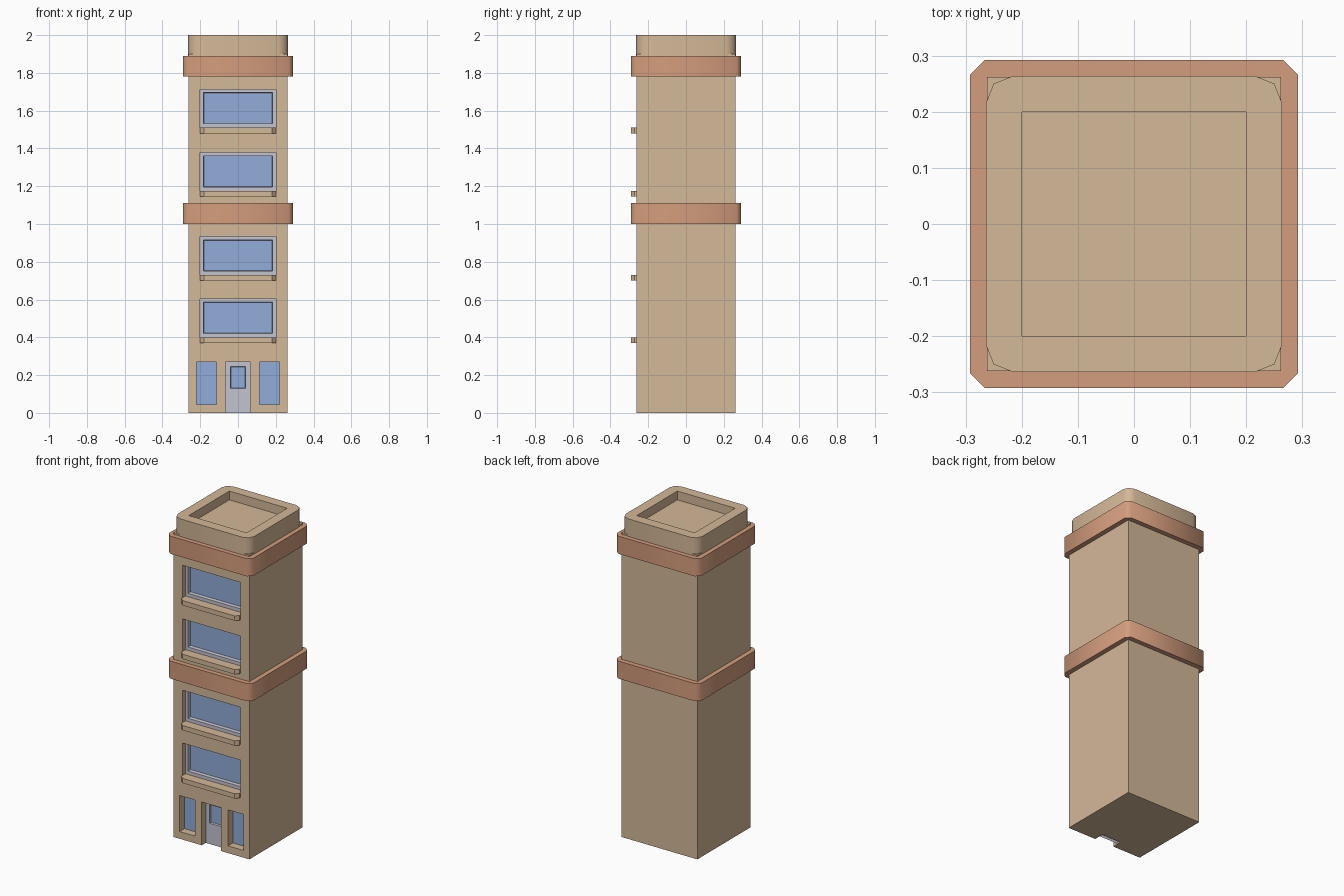
import bpy, bmesh, math

if "Cube" in bpy.data.objects:
    bpy.data.objects.remove(bpy.data.objects["Cube"])


def material(name, rgb):
    m = bpy.data.materials.new(name)
    lin = [((c / 255 + 0.055) / 1.055) ** 2.4 for c in rgb]
    m.diffuse_color = (*lin, 1)
    m.use_nodes = True
    m.node_tree.nodes["Principled BSDF"].inputs["Base Color"].default_value = m.diffuse_color
    return m


WALL = material("sandstone", (212, 184, 152))
BAND = material("terracotta", (212, 157, 125))
FRAME = material("pale_grey", (196, 196, 208))
GLASS = material("blue_glass", (145, 172, 216))
HALF = 0.262


def finish(name, bm, *mats):
    me = bpy.data.meshes.new(name)
    bm.to_mesh(me)
    bm.free()
    for m in mats:
        me.materials.append(m)
    ob = bpy.data.objects.new(name, me)
    bpy.context.collection.objects.link(ob)
    return ob


def select(ob):
    bpy.ops.object.select_all(action='DESELECT')
    ob.select_set(True)
    bpy.context.view_layer.objects.active = ob


def prism(name, outline, z0, z1, mat, smooth=False):
    """Extrude a plan outline from z0 to z1."""
    bm = bmesh.new()
    base = bm.faces.new([bm.verts.new((x, y, z0)) for x, y in outline])
    r = bmesh.ops.extrude_face_region(bm, geom=[base])
    for v in r["geom"]:
        if isinstance(v, bmesh.types.BMVert):
            v.co.z = z1
    bmesh.ops.recalc_face_normals(bm, faces=bm.faces)
    ob = finish(name, bm, mat)
    if smooth:
        select(ob)
        bpy.ops.object.shade_smooth_by_angle(angle=math.radians(50))
    return ob


def rect(x0, x1, y0, y1):
    return [(x0, y0), (x1, y0), (x1, y1), (x0, y1)]


def ring(corner):
    """Repeat the points of one plan corner around four sides."""
    pts = []
    for k in range(4):
        c, s = round(math.cos(k * math.pi / 2)), round(math.sin(k * math.pi / 2))
        pts += [(x * c - y * s, x * s + y * c) for x, y in corner]
    return pts


def cut(ob, boxes):
    """Cut boxes (x0, x1, y0, y1, z0, z1) out of an object."""
    for b in boxes:
        cutter = prism("cutter", rect(*b[:4]), b[4], b[5], WALL)
        cutter.hide_render = True
        mod = ob.modifiers.new("opening", 'BOOLEAN')
        mod.operation, mod.solver, mod.object = 'DIFFERENCE', 'EXACT', cutter
        select(ob)
        bpy.ops.object.modifier_apply(modifier=mod.name)
        bpy.data.objects.remove(cutter)


def panel(name, outer, inner, y, depth):
    """Front-facing frame with a sunk pane; rectangles are x0, x1, z0, z1."""
    bm = bmesh.new()
    f = bm.faces.new([bm.verts.new((x, y, z)) for x, z in rect(*outer)])
    f.normal_update()
    bmesh.ops.inset_individual(bm, faces=[f], thickness=0.01)
    cx, cz = (outer[0] + outer[1]) / 2, (outer[2] + outer[3]) / 2
    for v in f.verts:
        v.co.x = inner[0] if v.co.x < cx else inner[1]
        v.co.z = inner[2] if v.co.z < cz else inner[3]
    f.normal_update()
    bmesh.ops.inset_individual(bm, faces=[f], thickness=0.003, depth=-depth)
    f.material_index = 1
    return finish(name, bm, FRAME, GLASS)


# Tower body with recessed openings in the front
floors = [0.40, 0.73, 1.175, 1.51]
body = prism("tower_body", rect(-HALF, HALF, -HALF, HALF), 0, 1.9, WALL)
openings = [(-0.2, 0.2, -0.4, -0.2, z, z + 0.203) for z in floors]
openings += [(-0.22, -0.115, -0.4, -0.21, 0.045, 0.27),
             (0.115, 0.22, -0.4, -0.21, 0.045, 0.27),
             (-0.067, 0.067, -0.4, -0.2, -0.1, 0.27)]
cut(body, openings)

# Upper floor windows and sills
for i, z in enumerate(floors, 1):
    panel(f"window_{i}", (-0.2, 0.2, z, z + 0.203),
          (-0.183, 0.183, z + 0.021, z + 0.186), -0.232, 0.022)
    prism(f"window_sill_{i}", [(-0.2, -0.25), (-0.2, -0.272), (-0.18, -0.292),
                               (0.18, -0.292), (0.2, -0.272), (0.2, -0.25)],
          z - 0.03, z, WALL)

# Ground floor windows
for side, x in (("left", -0.22), ("right", 0.115)):
    prism(f"ground_window_{side}", rect(x, x + 0.105, -0.214, -0.208),
          0.045, 0.27, GLASS)

# Door with a small pane
panel("door", (-0.067, 0.067, 0, 0.27), (-0.04, 0.04, 0.13, 0.245), -0.222, 0.012)

# Projecting bands with clipped corners
for name, z in (("middle_band", 1.0), ("top_band", 1.78)):
    prism(name, ring([(0.292, 0.266), (0.266, 0.292)]), z, z + 0.11, BAND, True)

# Roof parapet with a sunken deck
parapet = prism("roof_parapet", ring([(0.264, 0.215), (0.25, 0.25), (0.215, 0.264)]),
                1.87, 2.0, WALL)
cut(parapet, [(-0.2, 0.2, -0.2, 0.2, 1.945, 2.2)])
select(parapet)
bpy.ops.object.shade_smooth_by_angle(angle=math.radians(50))
